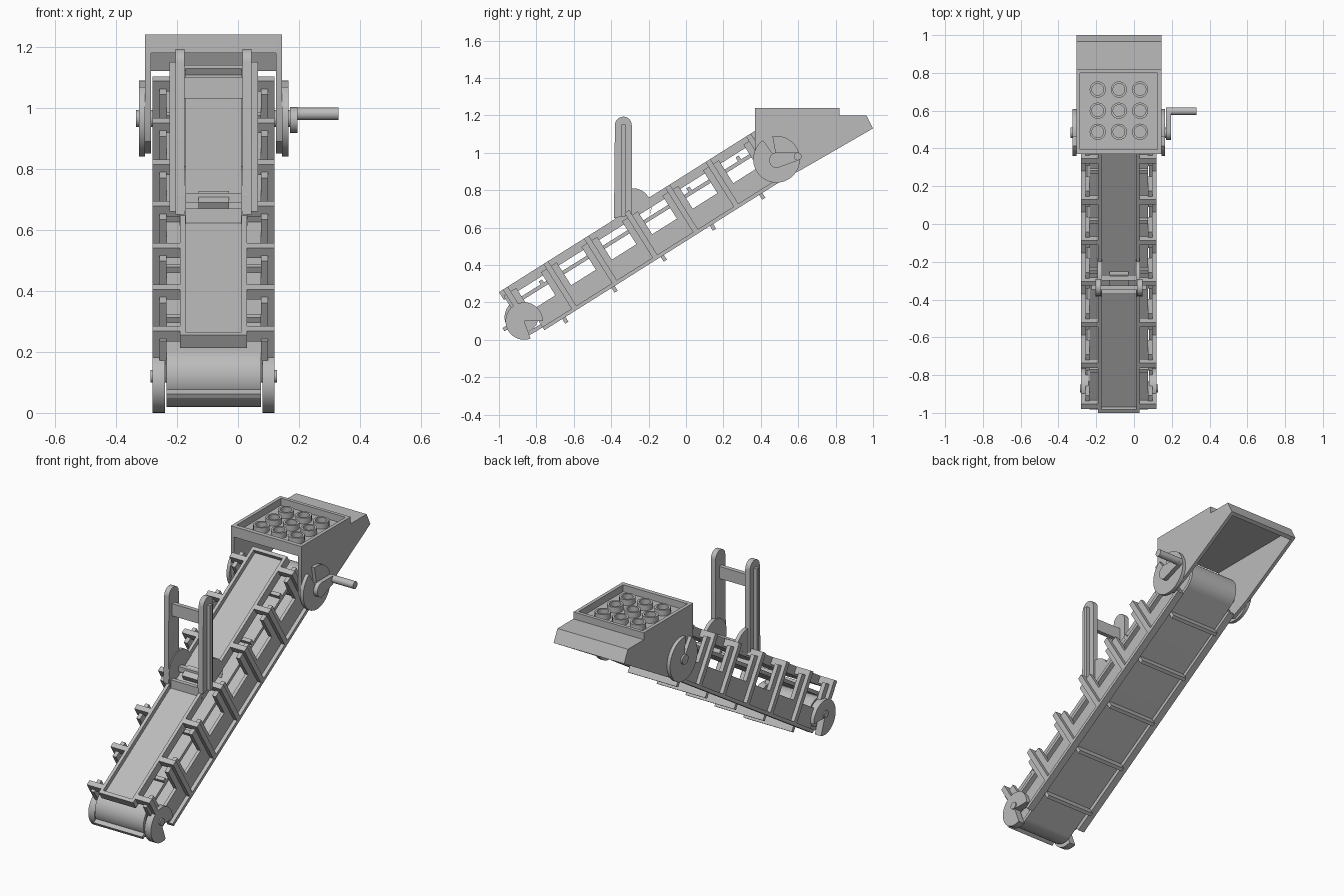
import bpy, bmesh, math
from mathutils import Vector

cube = bpy.data.objects.get("Cube")
if cube:
    bpy.data.objects.remove(cube)

grey = bpy.data.materials.new("plain_grey")
grey.use_nodes = True
grey.diffuse_color = (0.5, 0.5, 0.5, 1)
grey.node_tree.nodes["Principled BSDF"].inputs["Base Color"].default_value = (0.5, 0.5, 0.5, 1)

MID = -0.08                      # x of the conveyor's centre plane
SLOPE = math.radians(32.2)
C, S = math.cos(SLOPE), math.sin(SLOPE)
TOP = Vector((-1.0, 0.255))      # upper front corner of the incline
LOW, HIGH = Vector((-0.87, 0.12)), Vector((0.484, 0.965))   # roller centres (y, z)
parts = []


def incline(u, v):
    """Distance along and above the incline to (y, z)."""
    return TOP + Vector((u * C - v * S, u * S + v * C))


def slab(u0, u1, v0, v1):
    return [incline(u, v) for u, v in ((u0, v0), (u1, v0), (u1, v1), (u0, v1))]


def rect(y0, y1, z0, z1):
    return [(y0, z0), (y1, z0), (y1, z1), (y0, z1)]


def arc(centre, r, a0, a1, n=24):
    angles = [math.radians(a0 + (a1 - a0) * i / n) for i in range(n + 1)]
    return [Vector(centre) + r * Vector((math.cos(a), math.sin(a))) for a in angles]


def circle(centre, r, n=24):
    return arc(centre, r, 0, 360, n)[:-1]


def prism(bm, pts, d0, d1):
    """Extrude a (y, z) outline between two offsets from the centre plane."""
    a = [bm.verts.new((MID + d0, p[0], p[1])) for p in pts]
    b = [bm.verts.new((MID + d1, p[0], p[1])) for p in pts]
    bm.faces.new(a)
    bm.faces.new(b[::-1])
    for i in range(len(a)):
        j = (i + 1) % len(a)
        bm.faces.new((a[i], b[i], b[j], a[j]))


def pair(bm, pts, d0, d1):
    prism(bm, pts, d0, d1)
    prism(bm, pts, -d1, -d0)


def finish(name, bm):
    bmesh.ops.recalc_face_normals(bm, faces=bm.faces)
    mesh = bpy.data.meshes.new(name)
    bm.to_mesh(mesh)
    bm.free()
    mesh.materials.append(grey)
    ob = bpy.data.objects.new(name, mesh)
    bpy.context.collection.objects.link(ob)
    parts.append(ob)


# Tray along the top of the conveyor
bm = bmesh.new()
prism(bm, slab(0, 1.66, -0.05, -0.025), -0.11, 0.11)
pair(bm, slab(0, 1.66, -0.05, 0), 0.092, 0.11)
for u in (0, 1.64):
    prism(bm, slab(u, u + 0.02, -0.05, 0), -0.092, 0.092)
finish("tray", bm)

# Side panels with window posts, bottom flanges and outer ribs
bm = bmesh.new()
pair(bm, slab(0.097, 1.6, -0.302, -0.175), 0.16, 0.178)
pair(bm, slab(0.097, 1.6, -0.302, -0.282), 0.178, 0.2)
finish("side_panels", bm)
posts, ribs = bmesh.new(), bmesh.new()
for k in range(7):
    u = 0.04 + 0.256 * k
    pair(posts, slab(max(u - 0.05, 0.01), u + 0.05, -0.175, -0.03), 0.155, 0.178)
    bottom = -0.302 if k else -0.175
    pair(ribs, slab(u - 0.015, u + 0.015, bottom, 0), 0.165, 0.2)
    pair(ribs, slab(u - 0.015, u + 0.015, -0.04, 0), 0.1, 0.165)
finish("window_posts", posts)
finish("ribs", ribs)

# Belt loop around both rollers
deg = math.degrees(SLOPE)


def loop(r):
    return arc(LOW, r, deg + 90, deg + 270) + arc(HIGH, r, deg - 90, deg + 90)


bm = bmesh.new()
rings = [[bm.verts.new((MID + d, p[0], p[1])) for p in loop(r)]
         for d, r in ((-0.155, 0.1), (0.155, 0.1), (0.155, 0.08), (-0.155, 0.08))]
count = len(rings[0])
for k in range(4):
    a, b = rings[k], rings[(k + 1) % 4]
    for i in range(count):
        j = (i + 1) % count
        bm.faces.new((a[i], a[j], b[j], b[i]))
finish("belt", bm)

# Flights across the belt
bm = bmesh.new()
for k in range(5):
    u = 0.22 + 0.311 * k
    prism(bm, slab(u - 0.01, u + 0.01, -0.332, -0.285), -0.155, 0.155)
    prism(bm, slab(u - 0.01, u + 0.01, -0.09, -0.065), -0.155, 0.155)
out = Vector((math.cos(math.radians(212)), math.sin(math.radians(212))))
side = Vector((-out.y, out.x)) * 0.01
prism(bm, [LOW + out * 0.09 + side, LOW + out * 0.125 + side,
           LOW + out * 0.125 - side, LOW + out * 0.09 - side], -0.155, 0.155)
finish("belt_flights", bm)

# Rollers and axles
bm = bmesh.new()
for c in (LOW, HIGH):
    prism(bm, circle(c, 0.08), -0.15, 0.15)
prism(bm, circle(LOW, 0.021), -0.207, 0.207)
prism(bm, circle(HIGH, 0.028), -0.255, 0.25)
finish("rollers", bm)

# Notched bearing discs
bm = bmesh.new()
foot = Vector((-0.865, 0.1))
pair(bm, arc(foot, 0.1, 0, 290, 30) + [foot], 0.16, 0.2)
finish("lower_bearings", bm)
bm = bmesh.new()
pair(bm, arc(HIGH, 0.125, 125, 460, 36) + [HIGH], 0.225, 0.245)
finish("upper_bearings", bm)

# Crank arm and handle
bm = bmesh.new()
knob = Vector((0.597, 0.98))
prism(bm, arc((0.487, 0.96), 0.042, 90, 270, 14) + arc(knob, 0.021, -80, 90, 12), 0.25, 0.275)
prism(bm, circle(knob, 0.021, 16), 0.27, 0.41)
finish("crank", bm)

# Head housing: side walls, roof and rear lip
bm = bmesh.new()
pair(bm, [(0.37, 1.24), (0.82, 1.24), (0.82, 1.2), (0.965, 1.2), (1.0, 1.13),
          (0.61, 0.905), (0.49, 0.85), (0.4, 0.89), (0.37, 0.96)], 0.205, 0.225)
prism(bm, rect(0.37, 0.965, 1.18, 1.2), -0.205, 0.205)
prism(bm, [(0.965, 1.2), (1.0, 1.13), (0.98, 1.12), (0.945, 1.19)], -0.205, 0.205)
prism(bm, rect(0.37, 0.395, 1.2, 1.24), -0.205, 0.205)
prism(bm, rect(0.8, 0.82, 1.2, 1.24), -0.205, 0.205)
finish("head_housing", bm)

# Hollow studs in the recessed roof
bm = bmesh.new()
for i in range(3):
    for j in range(3):
        cx, cy = MID + 0.112 * (i - 1), 0.6 + 0.112 * (j - 1)
        rows = [[bm.verts.new((cx + p[0], cy + p[1], z)) for p in circle((0, 0), r, 20)]
                for r, z in ((0.043, 1.2), (0.043, 1.233), (0.031, 1.233), (0.031, 1.2))]
        for a, b in zip(rows, rows[1:] + rows[:1]):
            for k in range(20):
                n = (k + 1) % 20
                bm.faces.new((a[k], a[n], b[n], b[k]))
finish("roof_studs", bm)

# Upright handle with ears, crossbars and centre catch
bm = bmesh.new()
pair(bm, [(-0.385, 0.65), (-0.29, 0.67)] + arc((-0.335, 1.148), 0.045, 0, 180, 14), 0.095, 0.125)
pair(bm, rect(-0.346, -0.324, 0.66, 1.15), 0.125, 0.145)
prism(bm, rect(-0.35, -0.325, 1.03, 1.1), -0.095, 0.095)
finish("upright_handle", bm)
bm = bmesh.new()
pair(bm, arc((-0.285, 0.71), 0.1, -25, 180) + [incline(0.72, -0.03), incline(0.95, -0.03)], 0.09, 0.112)
prism(bm, rect(-0.37, -0.345, 0.61, 0.67), -0.1, 0.1)
prism(bm, rect(-0.3, -0.27, 0.69, 0.72), -0.1, 0.1)
finish("handle_mount", bm)
bm = bmesh.new()
prism(bm, slab(0.8, 0.87, -0.03, 0.01), -0.05, 0.05)
finish("centre_catch", bm)

# Smooth the round surfaces, keep the edges sharp
bpy.ops.object.select_all(action='DESELECT')
for ob in parts:
    ob.select_set(True)
bpy.context.view_layer.objects.active = parts[0]
bpy.ops.object.shade_smooth_by_angle(angle=math.radians(30))
